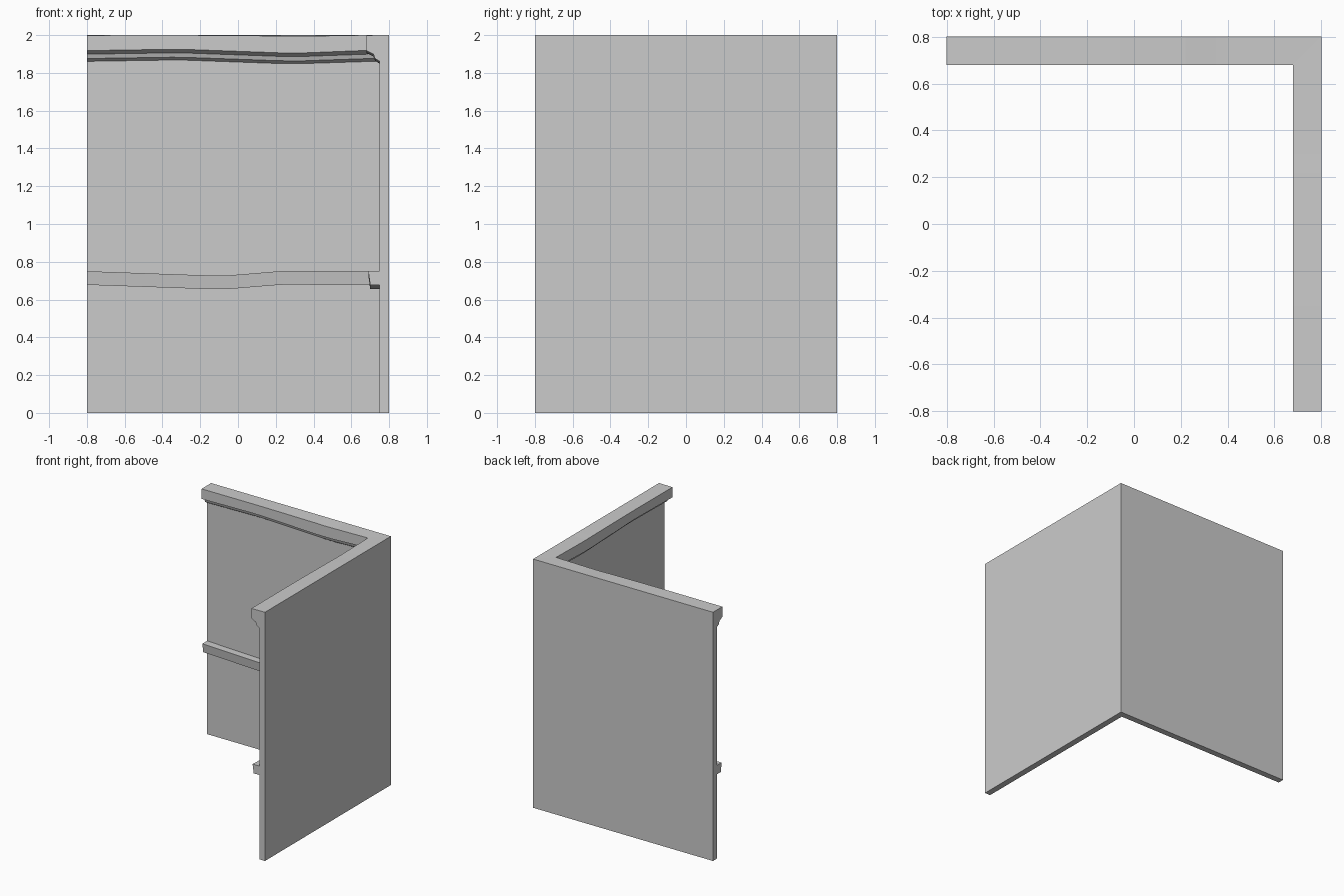
import bpy, bmesh

if "Cube" in bpy.data.objects:
    bpy.data.objects.remove(bpy.data.objects["Cube"])

# Wall section: (distance from centre, height, wave kind)
PROFILE = [
    (0.80, 0.000, None), (0.80, 2.000, None),            # outer face
    (0.68, 2.000, "lip"),                                # crown moulding
    (0.68, 1.918, "crown"), (0.717, 1.899, "crown"),
    (0.725, 1.876, "crown"), (0.75, 1.861, "crown"),
    (0.75, 0.750, "rail"), (0.69, 0.750, "rail"),        # chair rail
    (0.70, 0.678, "rail"), (0.75, 0.678, "rail"),
    (0.75, 0.000, None),                                 # inner foot
]

# Gentle hand-made waviness along each leg: (position, height offset)
WAVES = {
    "crown": [(-0.8, 0), (-0.35, 0.007), (-0.27, 0.006), (0.23, -0.012),
              (0.35, -0.012), (0.68, 0.001)],
    "lip": [(-0.8, -0.001), (-0.33, 0), (0.15, -0.003), (0.3, -0.006),
            (0.65, -0.002), (0.68, 0)],
    "rail": [(-0.8, 0), (-0.2, -0.021), (-0.06, -0.023), (0.22, 0),
             (0.3, 0.002), (0.4, 0)],
}
STATIONS = [-0.8, -0.35, -0.27, -0.2, -0.06, 0.22, 0.3, 0.35, 0.4]


def wave(kind, s):
    if kind is None:
        return 0.0
    pts = WAVES[kind]
    for (a, va), (b, vb) in zip(pts, pts[1:]):
        if s <= b:
            return va + (vb - va) * (s - a) / (b - a)
    return pts[-1][1]


def ring(bm, s, leg):
    """One section; s=None is the mitre at the corner."""
    verts = []
    for d, z, kind in PROFILE:
        along = d if s is None else s
        z += wave(kind, along)
        verts.append(bm.verts.new((along, d, z) if leg == "back" else (d, along, z)))
    return verts


# Sweep the section along the back leg, round the mitre, down the right leg
bm = bmesh.new()
rings = [ring(bm, s, "back") for s in STATIONS]
rings.append(ring(bm, None, "back"))
rings += [ring(bm, s, "right") for s in reversed(STATIONS)]
n = len(PROFILE)
for a, b in zip(rings, rings[1:]):
    for i in range(n):
        j = (i + 1) % n
        bm.faces.new((a[i], a[j], b[j], b[i]))

# End caps
bm.faces.new(rings[0])
bm.faces.new(rings[-1])
bmesh.ops.recalc_face_normals(bm, faces=bm.faces)

mesh = bpy.data.meshes.new("corner_wall")
bm.to_mesh(mesh)
bm.free()
wall = bpy.data.objects.new("corner_wall", mesh)
bpy.context.collection.objects.link(wall)
